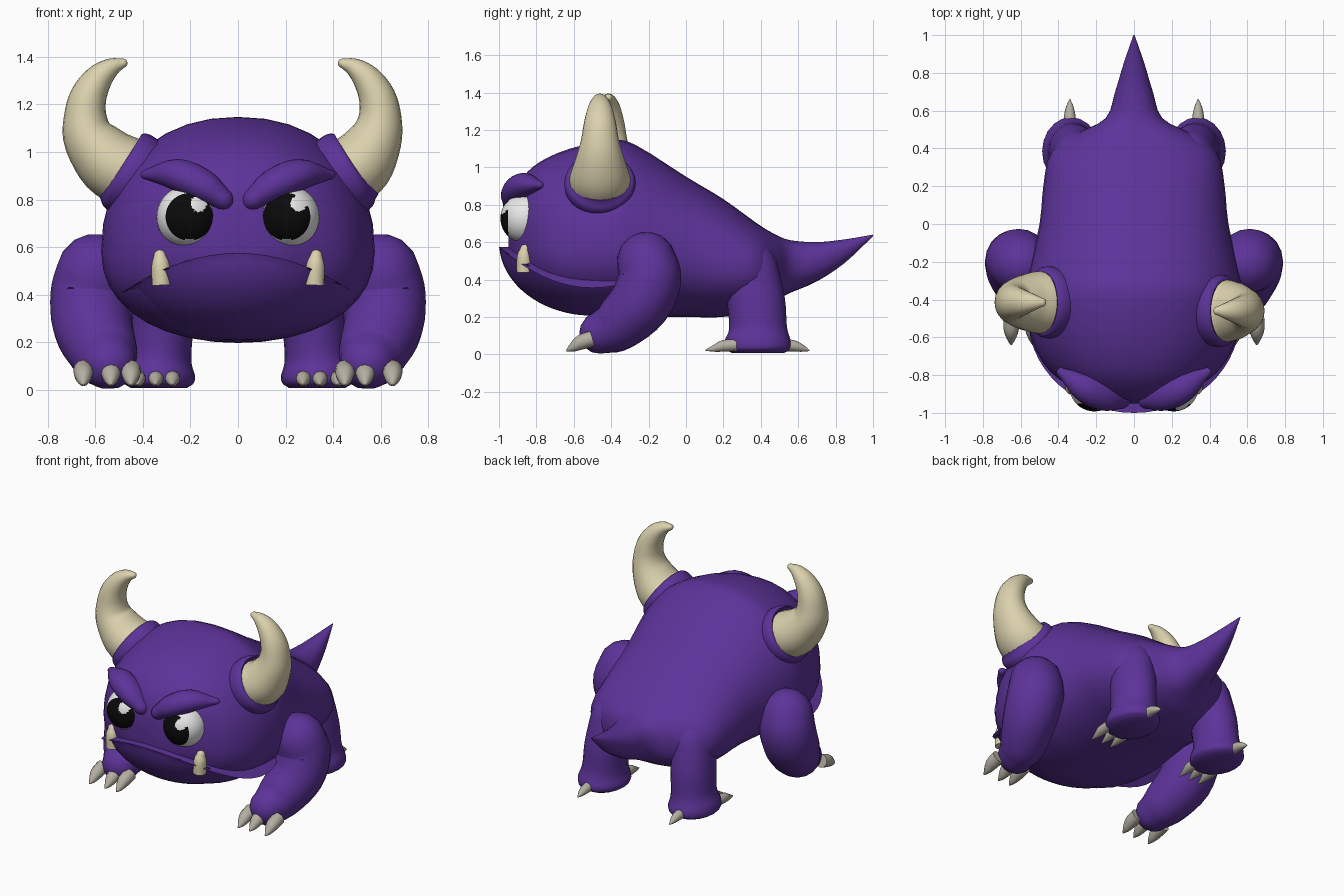
import bpy, bmesh, math
from mathutils import Vector, Matrix

if "Cube" in bpy.data.objects:
    bpy.data.objects.remove(bpy.data.objects["Cube"])


def material(name, rgb):
    m = bpy.data.materials.new(name)
    m.diffuse_color = (*rgb, 1)
    m.use_nodes = True
    m.node_tree.nodes["Principled BSDF"].inputs["Base Color"].default_value = m.diffuse_color
    return m


PURPLE = material("purple skin", (0.108, 0.033, 0.32))
CREAM = material("cream horn", (0.71, 0.64, 0.42))
CLAW = material("grey claw", (0.46, 0.43, 0.36))
WHITE = material("eye white", (0.82, 0.82, 0.82))
BLACK = material("pupil black", (0.003, 0.003, 0.003))


def finish(bm, name, *mats):
    bmesh.ops.recalc_face_normals(bm, faces=bm.faces)
    me = bpy.data.meshes.new(name)
    bm.to_mesh(me)
    bm.free()
    ob = bpy.data.objects.new(name, me)
    bpy.context.collection.objects.link(ob)
    for m in mats:
        me.materials.append(m)
    return ob


def catmull(pts, n):
    """Smoothly resample a list of equal-length tuples."""
    p = [Vector(q) for q in pts]
    p = [2 * p[0] - p[1]] + p + [2 * p[-1] - p[-2]]
    out = []
    for i in range(1, len(p) - 2):
        a, b, c, d = p[i - 1:i + 3]
        for k in range(n):
            t = k / n
            out.append(0.5 * (2 * b + (c - a) * t + (2 * a - 5 * b + 4 * c - d) * t * t
                              + (3 * b - a - 3 * c + d) * t ** 3))
    return out + [p[-2]]


def loft(bm, rings):
    loops = [[bm.verts.new(co) for co in r] for r in rings]
    for a, b in zip(loops, loops[1:]):
        for i in range(len(a)):
            j = (i + 1) % len(a)
            bm.faces.new((a[i], a[j], b[j], b[i]))
    bm.faces.new(loops[0])
    bm.faces.new(loops[-1])


def tube(name, mat, pts, ref, wide=1.0, start=False, end=False, n=4, sides=20):
    """Tapered tube through (x, y, z, r); ends may be rounded; 'wide' stretches along ref."""
    s = catmull(pts, n)
    P = [q.xyz for q in s]
    R = [max(q[3], 0.002) for q in s]
    T = [(P[min(i + 1, len(P) - 1)] - P[max(i - 1, 0)]).normalized() for i in range(len(P))]
    stations = list(zip(P, R, T))
    angles = [math.radians(a) for a in (22, 45, 65, 82)]
    cap = lambda k, sg: [(P[k] + T[k] * sg * R[k] * math.sin(a), R[k] * math.cos(a), T[k])
                         for a in angles]
    if start:
        stations = cap(0, -1)[::-1] + stations
    if end:
        stations += cap(-1, 1)
    rings = []
    for p, r, t in stations:
        u = Vector(ref)
        u = (u - t * u.dot(t)).normalized()
        v = t.cross(u)
        ring = []
        for i in range(sides):
            a = 2 * math.pi * i / sides
            co = p + u * (r * wide * math.cos(a)) + v * (r * math.sin(a))
            co.z = max(co.z, 0.005)
            ring.append(co)
        rings.append(ring)
    bm = bmesh.new()
    loft(bm, rings)
    return finish(bm, name, mat)


X, Y, Z = (1, 0, 0), (0, 1, 0), (0, 0, 1)

# Body, head and tail: sections (y, half width, top, middle, bottom)
sections = [(-.95, .08, .74, .64, .54), (-.925, .20, .86, .63, .47), (-.87, .315, .95, .61, .40),
            (-.78, .445, 1.03, .58, .30), (-.62, .54, 1.10, .56, .225), (-.40, .575, 1.145, .58, .20),
            (-.27, .56, 1.12, .58, .20), (0, .50, .95, .54, .20), (.20, .48, .83, .48, .20),
            (.38, .44, .70, .46, .24), (.48, .30, .64, .46, .29), (.56, .15, .61, .47, .33),
            (.70, .10, .60, .50, .39), (.85, .055, .615, .56, .49), (1.0, .003, .64, .637, .632)]
rings = []
for y, w, top, mid, bot in catmull(sections, 3):
    ring = []
    for i in range(36):
        a = 2 * math.pi * i / 36
        c, s = math.cos(a), math.sin(a)
        h = top - mid if s > 0 else mid - bot
        ring.append((w * math.copysign(abs(c) ** .92, c), y,
                     mid + h * math.copysign(abs(s) ** .92, s)))
    rings.append(ring)
bm = bmesh.new()
loft(bm, rings)
finish(bm, "body", PURPLE)

# Lower jaw: bowl cut off by an arched lip
bm = bmesh.new()
bmesh.ops.create_uvsphere(bm, u_segments=56, v_segments=40, radius=1)
for v in bm.verts:
    v.co = Vector((v.co.x * .56, -.5 + v.co.y * .5, .6 + v.co.z * .393))
    v.co.z = min(v.co.z, .575 - .7 * v.co.x ** 2)
finish(bm, "lower_jaw", PURPLE)

for s in (1, -1):
    side = "right" if s > 0 else "left"

    # Eye: white ball with pupil and glint faces
    bm = bmesh.new()
    bmesh.ops.create_uvsphere(bm, u_segments=64, v_segments=44, radius=.132,
                              matrix=Matrix.Rotation(math.pi / 2, 4, 'X'))
    # turn the gaze slightly inward
    bmesh.ops.rotate(bm, verts=bm.verts, matrix=Matrix.Rotation(-s * .06, 3, 'Z'))
    gaze = Vector((-s * .06, -1, .03)).normalized()
    for f in bm.faces:
        c = f.calc_center_median()
        if c.dot(gaze) < .087:
            continue
        glint = math.hypot(c.x - .045, c.z - .055) < .034
        f.material_index = 0 if glint else 1
    bmesh.ops.translate(bm, verts=bm.verts, vec=(s * .21, -.86, .727))
    finish(bm, side + "_eye", WHITE, BLACK)

    # Brow
    tube(side + "_brow", PURPLE, [(s * .07, -.925, .805, .055), (s * .15, -.91, .86, .08),
                                  (s * .26, -.865, .905, .078), (s * .385, -.785, .905, .025)],
         Z, wide=.85, start=True, end=True)

    # Horn with collar; the left horn sits slightly further out and back
    o = 0 if s > 0 else .045
    horn = [(.45, .905, .15), (.52, .96, .142), (.58, 1.06, .112), (.597, 1.15, .09),
            (.583, 1.235, .077), (.54, 1.31, .06), (.488, 1.355, .04), (.44, 1.373, .02)]
    tube(side + "_horn", CREAM,
         [(s * (x + o * min(1, i / 2)), -.46 + o, z, r) for i, (x, z, r) in enumerate(horn)],
         Y, wide=1.12, end=True)
    tube(side + "_horn_collar", PURPLE,
         [(s * x, -.46 + o, z, r) for x, z, r in
          ((.36, .855, .165), (.43, .897, .18), (.468, .92, .18), (.49, .933, .165),
           (.493, .935, .14))], Y, wide=1.05, n=3, sides=28)

    # Tooth
    tube(side + "_tooth", CREAM, [(s * .322, -.865, .44, .04), (s * .325, -.865, .52, .039),
                                  (s * .328, -.86, .562, .027)], X, end=True)

    # Arm bent at the elbow
    tube(side + "_arm", PURPLE, [(s * .60, -.21, .495, .16), (s * .615, -.195, .40, .17),
                                 (s * .61, -.25, .27, .165), (s * .565, -.37, .155, .142),
                                 (s * .545, -.455, .115, .115)],
         X, wide=1.02, start=True, end=True)

    # Hind leg with broad foot
    tube(side + "_hind_leg", PURPLE, [(s * .30, .34, .46, .15), (s * .318, .375, .28, .155),
                                      (s * .328, .385, .14, .155), (s * .333, .385, .07, .178),
                                      (s * .333, .385, .03, .175), (s * .333, .385, .008, .14)],
         X, wide=.85, start=True)

    # Claws: three per hand, three plus a heel claw per hind foot
    for i, x in enumerate((.45, .535, .65)):
        tube(f"{side}_hand_claw_{i}", CLAW, [(s * x, -.50, .085, .042), (s * x, -.56, .065, .04),
                                             (s * x, -.605, .038, .025),
                                             (s * x, -.64, .02, .004)], X, sides=12)
    for i, x in enumerate((.275, .345, .42)):
        tube(f"{side}_foot_claw_{i}", CLAW, [(s * x, .27, .05, .032), (s * x, .20, .045, .031),
                                             (s * x, .155, .033, .02),
                                             (s * x, .105, .022, .003)], X, sides=12)
    tube(side + "_heel_claw", CLAW, [(s * .34, .52, .05, .034), (s * .34, .575, .045, .03),
                                     (s * .34, .62, .033, .02), (s * .34, .66, .02, .003)],
         X, sides=12)

# Smooth shading that keeps the lip and claw edges crisp
for ob in bpy.context.collection.objects:
    ob.select_set(True)
    bpy.context.view_layer.objects.active = ob
bpy.ops.object.shade_smooth_by_angle(angle=math.radians(40))
